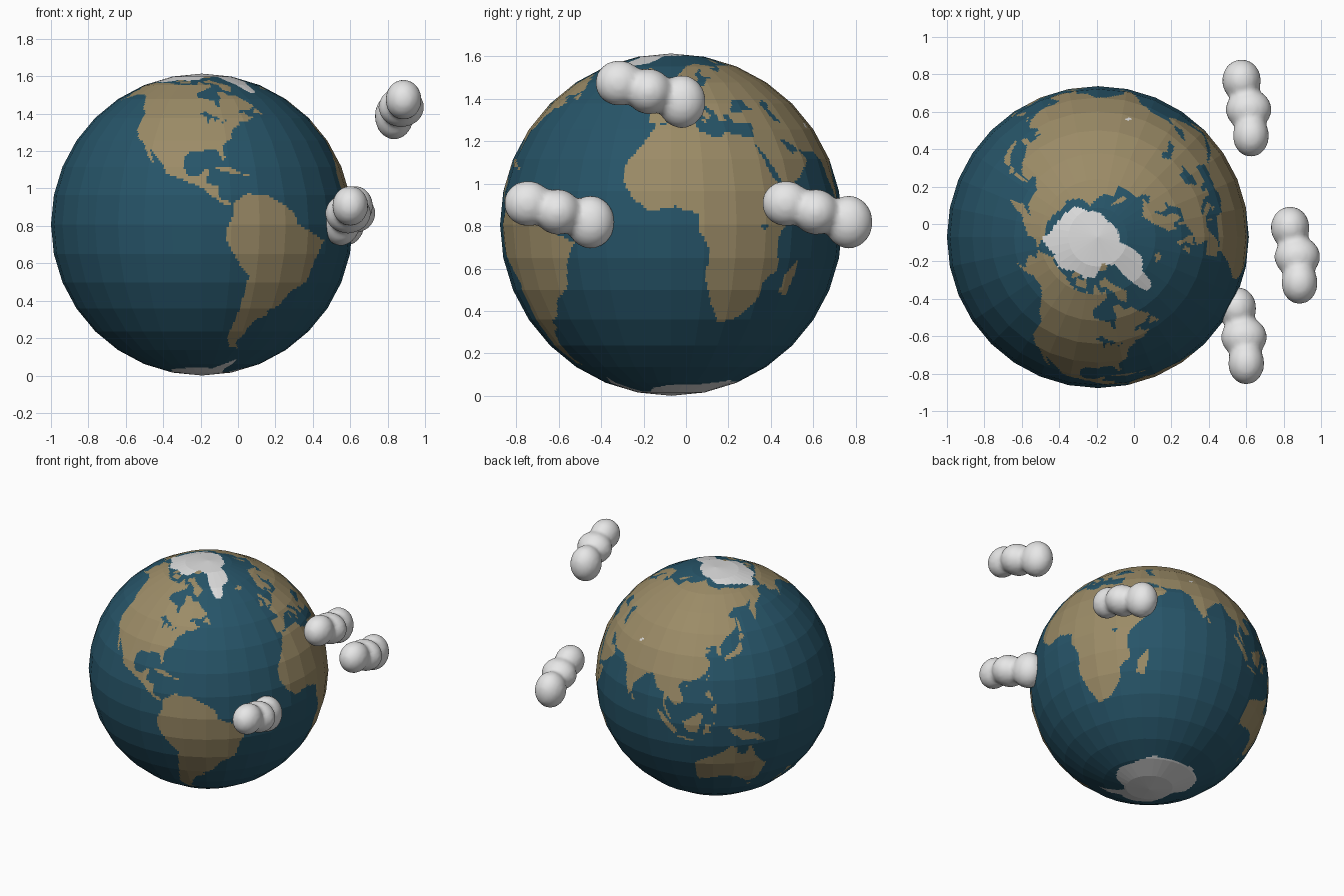
import bpy, bmesh, math
from mathutils import Vector

CENTRE, RADIUS = Vector((-0.193, -0.07, 0.807)), 0.807


def material(name, rgb):
    m = bpy.data.materials.new(name)
    m.diffuse_color = (*rgb, 1)
    return m


OCEAN, LAND, ICE = range(3)
globe_mats = [material("ocean_blue", (0.02, 0.09, 0.14)),
              material("land_tan", (0.33, 0.26, 0.135)),
              material("ice_white", (0.72, 0.72, 0.72))]
cloud_mat = material("cloud_white", (0.8, 0.8, 0.8))

# --- coastlines: each region is an outline of longitude, latitude pairs
regions = []


def region(kind, *v):
    lon, lat = v[::2], v[1::2]
    regions.append((kind, min(lon), max(lon), min(lat), max(lat), list(zip(lon, lat))))


# North America
region(LAND, -168, 66, -156, 71, -141, 70, -128, 70, -115, 68, -108, 68, -95, 68, -94, 72, -86, 68,
       -82, 69, -82, 66, -87, 64, -94, 61, -94, 58, -88, 56.5, -82, 55, -82, 52.5, -79, 51.5,
       -79, 55, -77, 57, -78, 62, -73, 62, -70, 59, -65, 59.5, -62, 57, -56, 52.5, -60, 50,
       -66, 50, -70, 47.5, -65, 48.5, -64, 46, -60, 46, -65, 43.5, -70, 43.5, -70, 41.5,
       -74, 40.5, -76, 37, -76, 35, -81, 31.5, -80, 26, -81, 25.2, -83, 29.5, -85, 30, -90, 29.5,
       -97, 29, -114.7, 31.5, -117, 32.5, -120.5, 34.5, -124, 40, -124, 47.5, -128, 51, -134, 58,
       -140, 60, -148, 60.5, -154, 58, -164, 55, -157, 58.5, -162, 60, -166, 62, -161, 64.5)
# Central America
region(LAND, -94, 29.6, -97.5, 27, -97.5, 22, -95, 18.5, -91, 18.7, -90, 21, -87, 21.5, -88.5, 16,
       -83.5, 15, -83.5, 10.5, -80, 9, -77, 8.5, -80, 7.3, -85, 10, -88, 13, -94, 16, -105, 20,
       -106, 23, -112.5, 29.5, -114, 31, -110, 23, -115, 29, -117, 32.6, -110, 32)
# South America
region(LAND, -77.5, 8.5, -72, 12, -62, 10.7, -52, 5, -50, 0, -44, -2.5, -35, -6, -39, -13,
       -41, -22, -48, -26, -53, -33, -58, -34.5, -57, -37.5, -62, -39, -65, -43, -66, -47,
       -69, -51, -66, -55, -72, -54, -75.5, -48, -73, -38, -70.5, -20, -76, -14, -81, -5,
       -80, 0, -77.5, 4)
# Africa
region(LAND, -6, 35.8, 10, 37, 11, 33.5, 19, 30.5, 22, 32.8, 32.5, 31, 34, 27.5, 37, 20, 39, 15.5,
       43, 11.5, 51, 12, 47, 4, 40, -3, 39, -7, 40.7, -15, 35, -20, 35, -24.5, 32, -28.5, 26, -34,
       19, -34.5, 15, -27, 12, -18, 13.5, -9, 9, -1, 9.5, 4, 5, 4.5, 2, 6.3, -7.5, 4.5, -13, 9,
       -17, 14.5, -16.5, 21, -10, 29.5)
# Europe and the Near East
region(LAND, -9, 37, -9, 43, -1.5, 43.5, -4.5, 48.5, 2, 51, 8, 54, 8.5, 57.5, 10.5, 57, 10.5, 54,
       19, 54.5, 22, 57.5, 24, 59.3, 30, 60, 22, 60.5, 21.5, 63, 25, 65.5, 21.5, 65, 17, 61.5,
       18.5, 60, 16, 56.5, 13, 55.5, 10.5, 59.3, 6, 58.5, 5, 62, 14, 68, 25, 71, 41, 67, 33, 66.5,
       38, 64, 44, 66, 45, 68, 60, 69, 60, 25.3, 57, 26, 50, 30, 48, 30, 51.5, 24.5, 56, 26,
       59.5, 22.5, 52, 16, 43.5, 12.7, 39, 21, 34.7, 28, 32.3, 30, 34.5, 31.5, 36, 36.5, 27, 37,
       26.5, 40.5, 23, 40.5, 24, 38, 21.5, 37, 19.5, 42, 14, 45.5, 12.5, 44.5, 18, 40, 16, 38,
       12.5, 41.5, 10.5, 43, 7, 43.5, 3, 42, 0, 39, -2, 36.8, -5.5, 36)
# Asia
region(LAND, 60, 69, 68, 68, 68, 73, 80, 73, 104, 77.7, 113, 74, 130, 71.5, 140, 72.5, 160, 70,
       180, 69, 180, 65, 179, 62.5, 170, 60, 163, 58, 162, 56, 157, 51, 156, 57, 163, 62,
       155, 59.3, 143, 59.3, 135, 54.5, 141, 53, 140, 48, 131, 43, 127.5, 39.5, 129, 35.5,
       126.5, 34.5, 125, 39.5, 118, 38.5, 122, 37, 119, 35, 122, 31, 120, 26, 114, 22.3, 108, 21.5,
       106, 19, 109, 12, 105, 8.8, 100.5, 13.5, 99.5, 9.5, 103.5, 1.5, 101, 3, 98.5, 8, 98, 15,
       94, 16, 91, 22.5, 87, 21.5, 80, 15, 80, 11, 77.5, 8, 73, 17, 72.5, 21, 67, 25, 60, 25.3)
region(LAND, -180, 69, -170, 66, -180, 65)
# Australia
region(LAND, 114, -22, 122, -18, 129, -15, 132, -11.5, 136.5, -12, 135.5, -15, 140, -17.5,
       142.5, -11, 146, -19, 153, -25.5, 150, -37.5, 144, -38.5, 138, -33.5, 131, -31.5,
       124, -33, 115, -34.5)
# Arctic and Atlantic islands
region(LAND, -88, 73, -80, 74, -68, 69, -62, 66.5, -66, 62, -72, 64, -73, 67, -80, 70, -88, 71)
region(LAND, -117, 72, -105, 73, -102, 69, -115, 69)
region(LAND, -90, 77, -80, 83, -62, 82, -78, 76.5)
region(LAND, -125, 72, -122, 75, -115, 73.5, -122, 71)
region(LAND, 52, 71, 56, 74, 68, 77, 58, 71)
region(LAND, -59, 48, -56, 51, -53, 47)
region(LAND, -24, 65.5, -16, 66.5, -14, 65, -19, 63.5)
region(LAND, -5, 50, 1, 51, 1, 53, -2, 56, -3, 58.5, -6, 57, -3, 54)
region(LAND, -10, 52, -8, 55, -6, 54, -6.5, 52)
region(LAND, -85, 22, -80, 23, -74, 20, -78, 20)
region(LAND, -74, 18.5, -72, 20, -68.5, 18.5)
region(LAND, 12.5, 38, 15.5, 38.2, 15, 36.7)
region(LAND, 8.5, 39, 9, 43, 9.7, 39)
# Indian and Pacific islands
region(LAND, 44, -17, 49.5, -12, 50, -16, 47, -25, 43.5, -23)
region(LAND, 80, 7, 80, 9.5, 81.8, 7)
region(LAND, 130, 32, 131, 34, 137, 37, 140, 41, 142, 39.5, 140.5, 35.5, 136, 34)
region(LAND, 140, 42, 142, 45.3, 145, 43.5, 141, 41.7)
region(LAND, 142, 46, 142, 54, 144, 50, 143, 46)
region(LAND, 120, 23, 121.5, 25.2, 121, 22)
region(LAND, 109, 19, 111, 20, 109.5, 18)
region(LAND, 120, 15, 121, 18.5, 122, 18, 124, 13)
region(LAND, 122, 7.5, 125.5, 12, 126, 6.5)
region(LAND, 109, 1.5, 113, 3.5, 117, 7, 119, 5, 116, -4, 110.5, -3)
region(LAND, 95, 5.5, 98, 5, 106, -3, 105, -6, 100, -1.5)
region(LAND, 105, -6.3, 114.5, -7.5, 114.5, -8.7, 106, -7.5)
region(LAND, 119, -5.5, 120, 1, 125, 1.5, 121.3, 0, 123, -4.5, 121, -3)
region(LAND, 131, -1, 137, -2, 146, -6, 150, -10, 143, -8.5, 138, -8, 133, -4)
region(LAND, 145, -41, 148, -41, 147, -43.5)
region(LAND, 173, -35, 178.5, -37.7, 175, -41.5, 174, -39)
region(LAND, 172.7, -40.7, 174, -42, 170, -46.5, 166.5, -46)
# inland seas and lakes
region(OCEAN, 28, 42, 31, 46.5, 38, 47, 37, 45, 41.5, 42, 35, 42, 31, 41.2)
region(OCEAN, 47, 45, 51, 47, 53, 45, 51, 43, 53.5, 37, 49.5, 37.5, 49, 41)
region(OCEAN, -92, 46.7, -88, 48.7, -84.5, 46.5, -80, 45, -83, 43.5, -84.5, 45.7, -87, 42, -87, 46.3)
region(OCEAN, -83, 41.7, -76.5, 44, -79, 42.5)
region(OCEAN, 32, 0, 34.5, 0, 33, -2.5)
# mountain snow
region(ICE, 74, 35, 75.5, 37, 77.5, 35.5)

# polar ice edges: longitude, latitude
ARCTIC = [(-180, 68), (-159, 71.8), (-143, 70.7), (-124, 74.3), (-108, 73.4), (-94, 74.6), (-81, 80),
          (-58, 77.4), (-56, 73), (-52, 66.7), (-48, 61.4), (-44, 60.5), (-40, 62.8), (-37, 68.5),
          (-24, 71.3), (-17, 77), (-13, 81.8), (17, 82), (59, 83), (90, 80.5), (111, 79.4),
          (127, 75.5), (155, 73.8), (176, 71.4), (180, 68)]
ANTARCTIC = [(-180, -78), (-150, -77), (-135, -74), (-100, -72), (-75, -73), (-66, -67), (-58, -63.5),
             (-61, -66), (-60, -73), (-50, -78), (-35, -78), (-20, -73), (0, -70), (30, -69),
             (55, -66), (80, -67), (110, -66), (140, -67), (165, -71), (168, -77), (180, -78)]


def edge(table, lon):
    for (a, p), (b, q) in zip(table, table[1:]):
        if a <= lon <= b:
            return p + (q - p) * (lon - a) / (b - a)
    return table[0][1]


def inside(lon, lat, pts):
    hit, (x0, y0) = False, pts[-1]
    for x1, y1 in pts:
        if (y0 > lat) != (y1 > lat) and lon < x0 + (x1 - x0) * (lat - y0) / (y1 - y0):
            hit = not hit
        x0, y0 = x1, y1
    return hit


def surface(p):
    lon = math.degrees(math.atan2(p.y, p.x))
    lat = math.degrees(math.atan2(p.z, math.hypot(p.x, p.y)))
    if (lat > 60 and lat > edge(ARCTIC, lon)) or (lat < -60 and lat < edge(ANTARCTIC, lon)):
        return ICE
    kind = OCEAN
    for k, w, e, s, n, pts in regions:
        if w <= lon <= e and s <= lat <= n and inside(lon, lat, pts):
            kind = k
    return kind


# --- globe: flat 32 x 16 sphere, facets finely split so the coasts can be coloured
bm = bmesh.new()
bmesh.ops.create_uvsphere(bm, u_segments=32, v_segments=16, radius=RADIUS)
bmesh.ops.subdivide_edges(bm, edges=bm.edges[:], cuts=11, use_grid_fill=True)
for f in bm.faces:
    f.material_index = surface(f.calc_center_median())
    f.smooth = False
mesh = bpy.data.meshes.new("globe")
bm.to_mesh(mesh)
bm.free()
for m in globe_mats:
    mesh.materials.append(m)
globe = bpy.data.objects.new("globe", mesh)
globe.location = CENTRE
bpy.context.collection.objects.link(globe)

# --- clouds: three puffs melted together, the same cloud placed three times
bm = bmesh.new()
for pos, size in [((0.885, -0.315, 1.475), (0.097, 0.114, 0.108)),
                  ((0.873, -0.175, 1.435), (0.123, 0.11, 0.108)),
                  ((0.835, -0.02, 1.387), (0.104, 0.114, 0.126))]:
    ball = bmesh.ops.create_icosphere(bm, subdivisions=4, radius=1)["verts"]
    for v in ball:
        v.co = Vector(pos) + Vector(a * b for a, b in zip(v.co, size))
cloud_mesh = bpy.data.meshes.new("cloud")
bm.to_mesh(cloud_mesh)
bm.free()
cloud_mesh.materials.append(cloud_mat)
for name, offset in [("upper_cloud", (0, 0, 0)), ("front_cloud", (-0.285, -0.43, -0.568)),
                     ("back_cloud", (-0.26, 0.787, -0.568))]:
    cloud = bpy.data.objects.new(name, cloud_mesh)
    cloud.location = offset
    bpy.context.collection.objects.link(cloud)
    melt = cloud.modifiers.new("melt", 'REMESH')
    melt.mode, melt.voxel_size, melt.use_smooth_shade = 'VOXEL', 0.016, True
    soften = cloud.modifiers.new("soften", 'SMOOTH')
    soften.factor, soften.iterations = 0.5, 8
